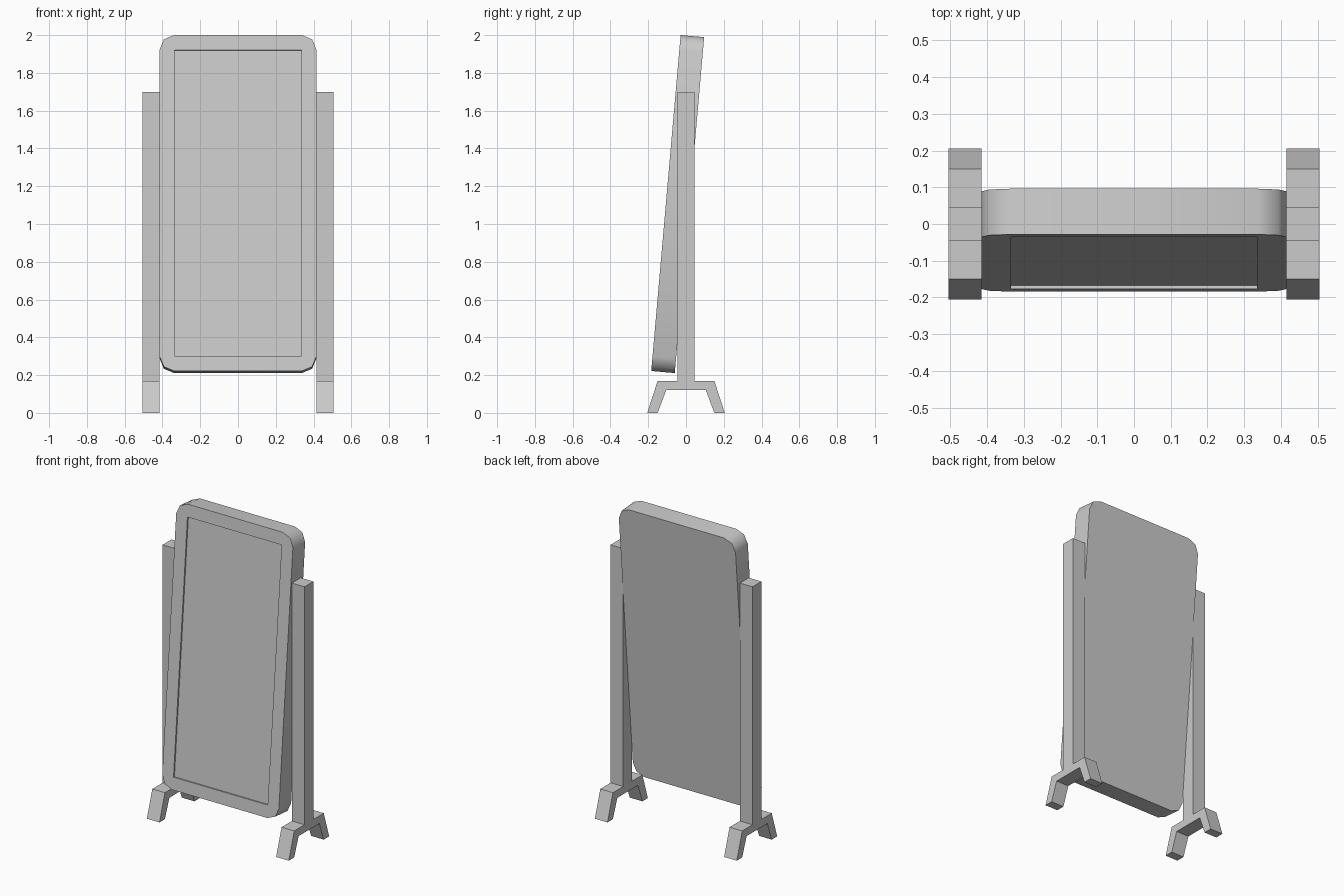
import bpy, bmesh, math

if "Cube" in bpy.data.objects:
    bpy.data.objects.remove(bpy.data.objects["Cube"])

HALF_W, HALF_H, HALF_T = 0.415, 0.8925, 0.0625   # framed panel
RADIUS, BORDER, RECESS = 0.077, 0.08, 0.01
CENTRE, TILT = (0, -0.044, 1.1055), math.radians(-5)


def add_object(name, bm):
    bmesh.ops.recalc_face_normals(bm, faces=bm.faces)
    mesh = bpy.data.meshes.new(name)
    bm.to_mesh(mesh)
    bm.free()
    obj = bpy.data.objects.new(name, mesh)
    bpy.context.collection.objects.link(obj)
    return obj


# Stand: post and splayed foot as one side profile (y, z), extruded along x
half = [(0.045, 1.70), (0.045, 0.17), (0.15, 0.17), (0.205, 0),
        (0.15, 0), (0.105, 0.12)]
profile = half + [(-y, z) for y, z in reversed(half)]
bm = bmesh.new()
side = bm.faces.new([bm.verts.new((HALF_W, y, z)) for y, z in profile])
ext = bmesh.ops.extrude_face_region(bm, geom=[side], use_keep_orig=True)
moved = [v for v in ext["geom"] if isinstance(v, bmesh.types.BMVert)]
bmesh.ops.translate(bm, verts=moved, vec=(0.09, 0, 0))
stand = add_object("side_stand", bm)
mirror = stand.modifiers.new("other_side", 'MIRROR')
mirror.use_axis = (True, False, False)
mirror.use_mirror_merge = False

# Frame: outline with two-segment round corners and a square-cornered opening
outline, opening = [], []
for i, (sx, sz) in enumerate([(1, 1), (-1, 1), (-1, -1), (1, -1)]):
    for j in range(3):
        a = math.radians(90 * i + 45 * j)
        outline.append((sx * (HALF_W - RADIUS) + RADIUS * math.cos(a),
                        sz * (HALF_H - RADIUS) + RADIUS * math.sin(a)))
    opening.append((sx * (HALF_W - BORDER), sz * (HALF_H - BORDER)))

bm = bmesh.new()


def ring(points, y):
    return [bm.verts.new((x, y, z)) for x, z in points]


front, back = ring(outline, -HALF_T), ring(outline, HALF_T)
lip, floor = ring(opening, -HALF_T), ring(opening, -HALF_T + RECESS)
bm.faces.new(back)
for a, b in ((front, back), (lip, floor)):
    for i in range(len(a)):
        j = (i + 1) % len(a)
        bm.faces.new((a[i], a[j], b[j], b[i]))
for i in range(4):
    j = (i + 1) % 4
    bm.faces.new((lip[i], *front[3 * i:3 * i + 3]))
    bm.faces.new((lip[i], front[3 * i + 2], front[3 * j], lip[j]))
frame = add_object("tilted_frame", bm)

# Glass: flat pane closing the recess
bm = bmesh.new()
pane = bm.faces.new(ring(opening, -HALF_T + RECESS))
glass = add_object("mirror_glass", bm)
if glass.data.polygons[0].normal.y > 0:
    glass.data.flip_normals()

for obj in (frame, glass):
    obj.location = CENTRE
    obj.rotation_euler.x = TILT

# Smooth the rounded corners of the frame, keep the rims sharp
bpy.context.view_layer.objects.active = frame
frame.select_set(True)
bpy.ops.object.shade_smooth_by_angle(angle=math.radians(60))
